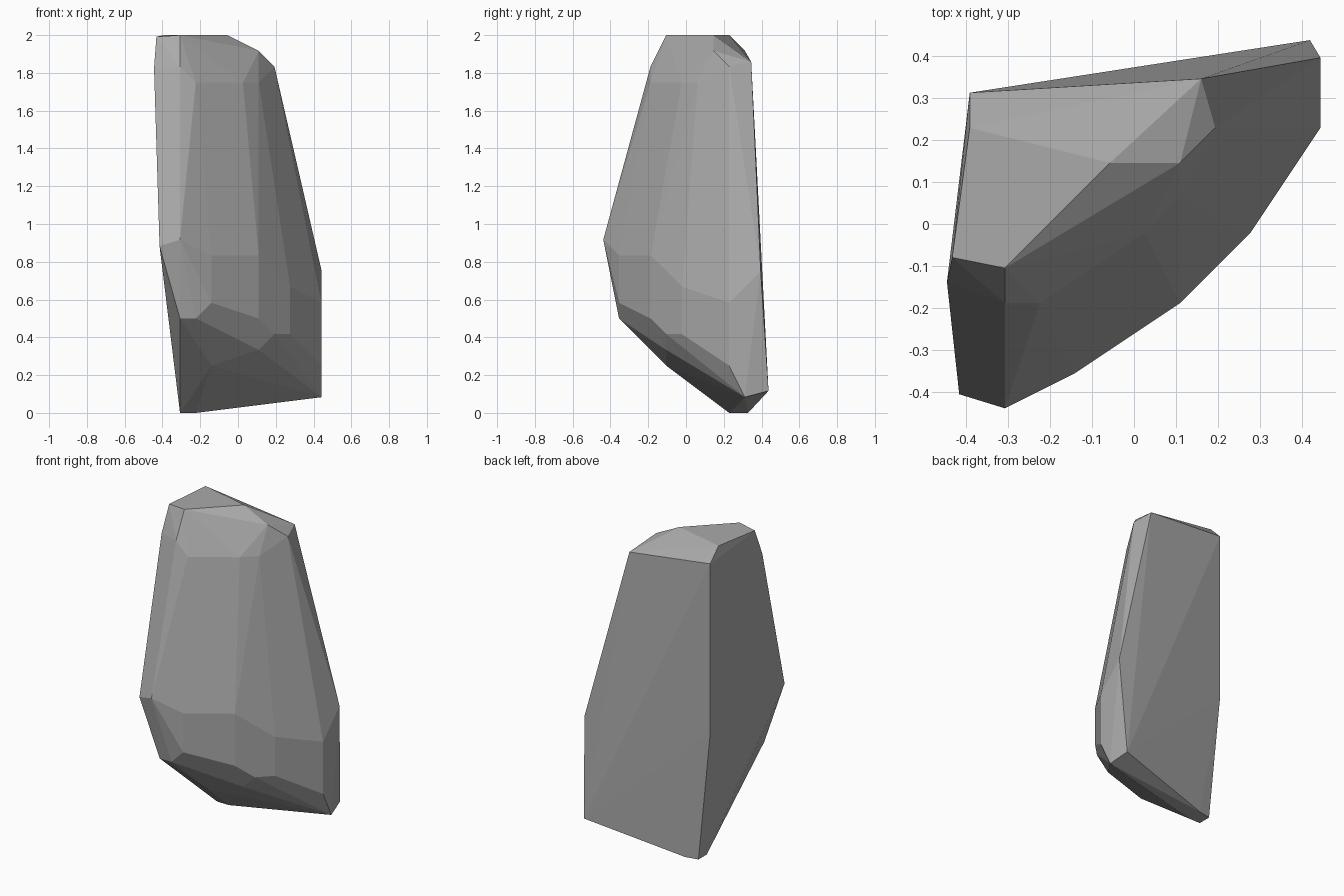
import bpy
import bmesh
from mathutils import Vector

# Remove the default cube only
default_cube = bpy.data.objects.get("Cube")
if default_cube:
    bpy.data.objects.remove(default_cube, do_unlink=True)

# The boulder is laid out on a coarse lattice: twelve cells to one unit
CELL = 1 / 12
ORIGIN = Vector((-0.307, -0.438, 0))


def lattice_points(*cells):
    """Turn lattice cells into positions in the model's space."""
    return [ORIGIN + Vector(cell) * CELL for cell in cells]


def make_flat_material(name, colour):
    material = bpy.data.materials.new(name)
    material.use_nodes = True
    material.diffuse_color = colour
    principled = next(node for node in material.node_tree.nodes
                      if node.type == "BSDF_PRINCIPLED")
    principled.inputs["Base Color"].default_value = colour
    return material


def make_rock(name, corner_groups, material):
    """Wrap every group of corners in one faceted convex skin."""
    bm = bmesh.new()
    for corner_group in corner_groups:
        for position in corner_group:
            bm.verts.new(position)
    hull = bmesh.ops.convex_hull(bm, input=bm.verts[:])
    unused = {item for key in ("geom_interior", "geom_unused")
              for item in hull[key] if isinstance(item, bmesh.types.BMVert)}
    bmesh.ops.delete(bm, geom=list(unused), context="VERTS")
    bmesh.ops.recalc_face_normals(bm, faces=bm.faces[:])

    mesh = bpy.data.meshes.new(name)
    bm.to_mesh(mesh)
    bm.free()
    mesh.materials.append(material)
    rock = bpy.data.objects.new(name, mesh)
    bpy.context.collection.objects.link(rock)
    return rock


# Flat crown and its chipped rim
crown = lattice_points(
    (0, 4, 24), (3, 7, 24), (5, 7, 23), (6, 8, 22), (-1, 8, 24),
    (-1.5, 4.3, 23.9))

# Bevelled shoulder just below the crown
shoulder = lattice_points(
    (0, 3, 22), (1, 3, 21), (2, 4.5, 22), (4, 5, 21), (5, 6, 21),
    (-1.65, 3.6, 21.9))

# Widest band around the front
belly = lattice_points(
    (0, 0, 11), (2, 1, 10), (5, 3, 10), (7, 5, 8), (9, 8, 7),
    (-1.3, 0.4, 10.6))

# Lower edge where the front turns under
underside_rim = lattice_points(
    (0, 1, 6), (1, 1, 6), (2, 1, 7), (5, 3, 6), (6, 4, 5), (7, 5, 5),
    (9, 8, 3), (9, 9, 1), (5, 4, 4), (2, 4, 3))

# Small foot the rock rests on
foot = lattice_points((0, 8, 0), (1, 8, 0), (0, 9, 0), (1, 9.2, 0))

# Broad split face at the back
back_face = lattice_points(
    (-1, 9, 23), (-1, 9, 10), (5.6, 9.4, 22.3), (9, 10, 9),
    (8.7, 10.5, 1.4))

stone_grey = make_flat_material("stone_grey", (0.4, 0.4, 0.4, 1))
make_rock("boulder",
          (crown, shoulder, belly, underside_rim, foot, back_face),
          stone_grey)
